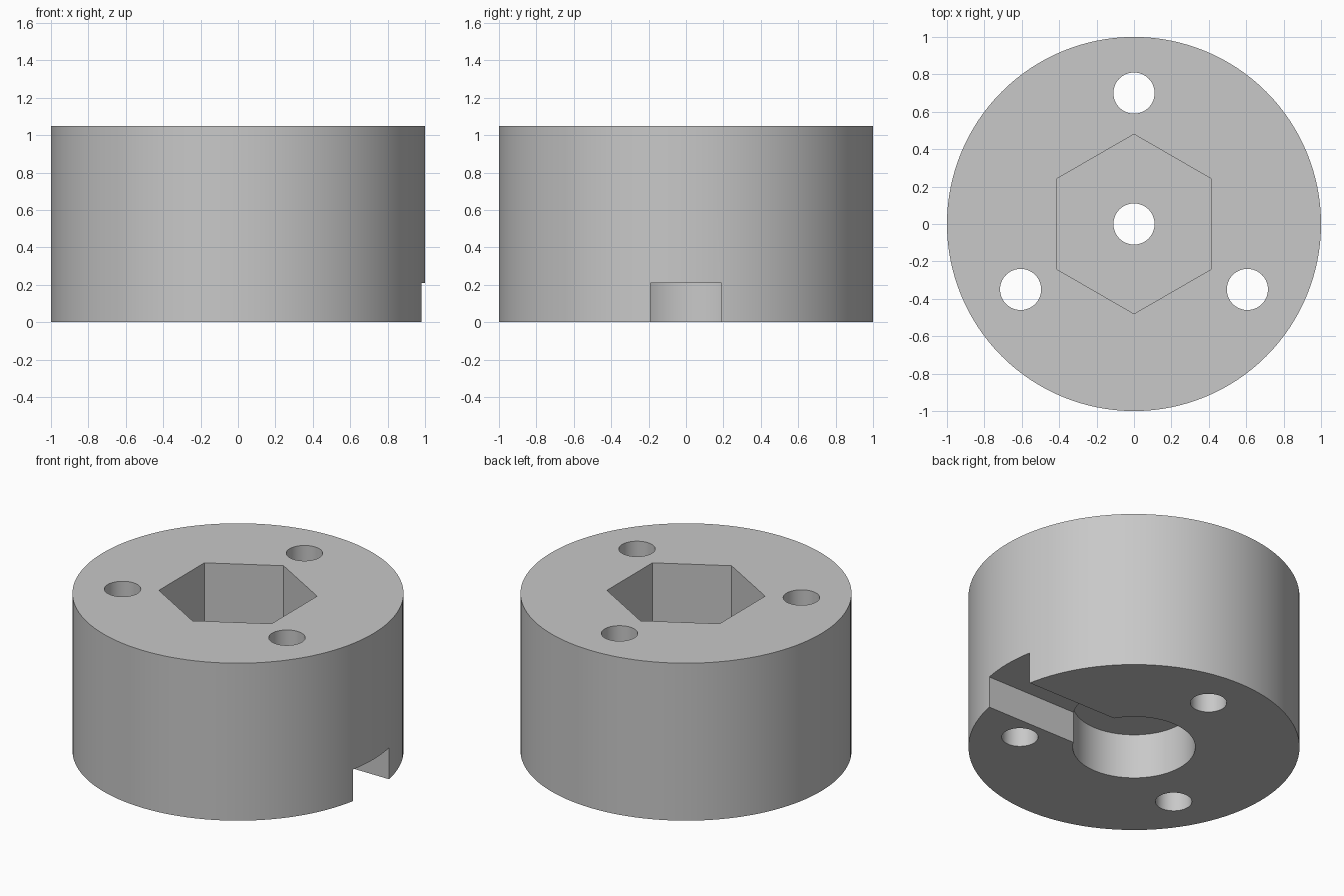
import bpy
from math import radians, sin, cos

cube = bpy.data.objects.get("Cube")
if cube:
    bpy.data.objects.remove(cube, do_unlink=True)

HEIGHT = 1.05
OVER = 0.1  # how far cutters overshoot the outer faces

grey = bpy.data.materials.new("light_grey")
grey.use_nodes = True
colour = (0.58, 0.58, 0.58, 1)
grey.diffuse_color = colour
grey.node_tree.nodes["Principled BSDF"].inputs["Base Color"].default_value = colour


def prism(name, sides, radius, bottom, top, x=0, y=0):
    bpy.ops.mesh.primitive_cylinder_add(vertices=sides, radius=radius, depth=top - bottom,
                                        location=(x, y, (bottom + top) / 2))
    obj = bpy.context.object
    obj.name = name
    obj.data.materials.append(grey)
    return obj


# Round body
body = prism("round_hub", 128, 1, 0, HEIGHT)

# Hex socket from above, round pocket from below, central bore
cutters = [
    prism("hex_socket_cutter", 6, 0.48, 0.45, HEIGHT + OVER),
    prism("round_pocket_cutter", 96, 0.37, -OVER, 0.30),
    prism("centre_bore_cutter", 64, 0.11, -OVER, HEIGHT + OVER),
]

# Three bolt holes around the axis
for angle in (90, 210, 330):
    a = radians(angle)
    cutters.append(prism("bolt_hole_cutter", 64, 0.11, -OVER, HEIGHT + OVER,
                         0.70 * cos(a), 0.70 * sin(a)))

# Slot from the bottom pocket out through the left side
bpy.ops.mesh.primitive_cube_add(size=1, location=(0.65, 0, (0.21 - OVER) / 2))
slot = bpy.context.object
slot.name = "side_slot_cutter"
slot.dimensions = (1.1, 0.38, 0.21 + OVER)
bpy.ops.object.transform_apply(location=False, rotation=False, scale=True)
slot.data.materials.append(grey)
cutters.append(slot)

# Cut everything, then drop the cutters
bpy.context.view_layer.objects.active = body
for cutter in cutters:
    cutter.hide_render = True
    mod = body.modifiers.new(cutter.name, "BOOLEAN")
    mod.operation = "DIFFERENCE"
    mod.solver = "EXACT"
    mod.object = cutter
    bpy.ops.object.modifier_apply(modifier=mod.name)
for cutter in cutters:
    bpy.data.objects.remove(cutter, do_unlink=True)

# Smooth walls with crisp edges
bpy.ops.object.select_all(action="DESELECT")
body.select_set(True)
bpy.ops.object.shade_smooth_by_angle(angle=radians(30))
